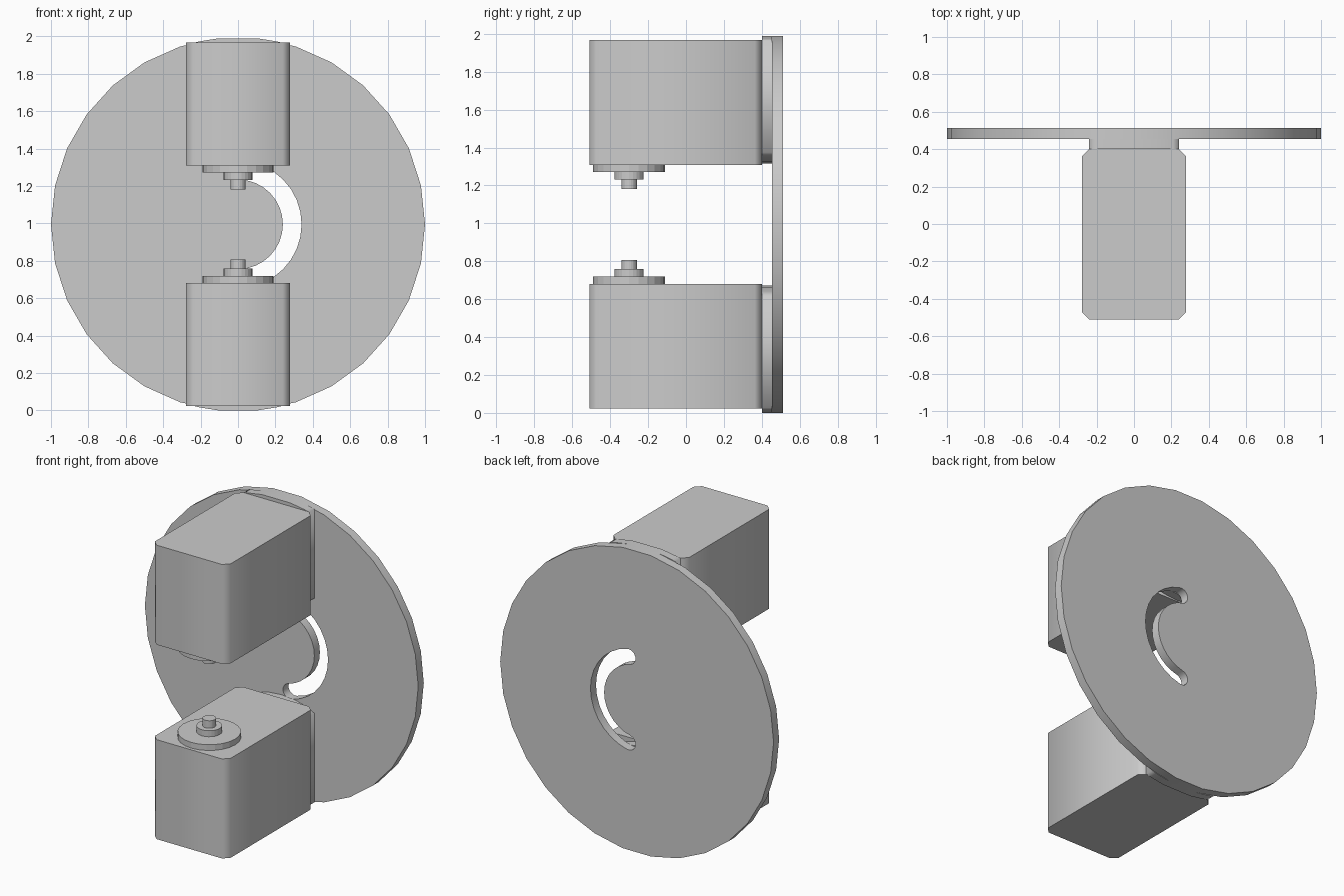
import bpy
from math import sin, cos, pi, radians

if "Cube" in bpy.data.objects:
    bpy.data.objects.remove(bpy.data.objects["Cube"])

SIDES = 30
CZ = cos(pi / SIDES)          # disc centre height so the flat bottom edge rests on z = 0


def arc(r, a0, a1, n, cx=0, cy=0):
    return [(cx + r * cos(a0 + (a1 - a0) * i / n),
             cy + r * sin(a0 + (a1 - a0) * i / n)) for i in range(n + 1)]


def prism(name, loops, lo, hi, upright=False):
    """Extrude closed outlines: along z, or along y when upright (outline in x/z)."""
    cu = bpy.data.curves.new(name, 'CURVE')
    cu.dimensions = '2D'
    cu.fill_mode = 'BOTH'
    cu.extrude = (hi - lo) / 2
    for pts in loops:
        sp = cu.splines.new('POLY')
        sp.points.add(len(pts) - 1)
        for p, (x, y) in zip(sp.points, pts):
            p.co = (x, y, 0, 1)
        sp.use_cyclic_u = True
    ob = bpy.data.objects.new(name, cu)
    bpy.context.collection.objects.link(ob)
    mid = (lo + hi) / 2
    if upright:
        ob.location = (0, mid, CZ)
        ob.rotation_euler.x = pi / 2
    else:
        ob.location.z = mid
    bpy.ops.object.select_all(action='DESELECT')
    ob.select_set(True)
    bpy.context.view_layer.objects.active = ob
    bpy.ops.object.convert(target='MESH')
    return bpy.context.object


# Round back plate with a curved slot
rim = arc(1, 0, 2 * pi, SIDES)[:-1]
a, r, w = radians(78), 0.29, 0.05
slot = (arc(r + w, -a, a, 14)
        + arc(w, a, a + pi, 8, r * cos(a), r * sin(a))[1:]
        + arc(r - w, a, -a, 14)[1:]
        + arc(w, pi - a, 2 * pi - a, 8, r * cos(a), -r * sin(a))[1:-1])
prism("back_plate", [rim, slot], 0.455, 0.513, True)

# Chamfered housing outline
X, Y0, Y1, C = 0.277, -0.51, 0.40, 0.037
right = [(X - C, Y0), (X, Y0 + C), (X, Y1 - C), (X - C, Y1)]
housing = right + [(-x, y) for x, y in reversed(right)]

# Half outline of the mounting pad: follows the plate rim, arched toward the centre
half = [(0.1045, 0.9945), (0.208, 0.978), (0.24, 0.9695),
        (0.24, 0.38), (0.19, 0.355), (0.10, 0.33)]
pad = half + [(0, 0.322)] + [(-x, z) for x, z in reversed(half)]

for side, s in (("upper", 1), ("lower", -1)):
    def span(p, q):
        return sorted((CZ + s * p, CZ + s * q))

    prism(side + "_housing", [housing], *span(0.314, 0.972))
    prism(side + "_mount_pad", [[(x, s * z) for x, z in pad]], 0.40, 0.455, True)
    # Stepped spindle pointing toward the middle
    for part, rad, p, q in (("flange", 0.19, 0.276, 0.314),
                            ("collar", 0.077, 0.236, 0.276),
                            ("shaft", 0.041, 0.187, 0.236)):
        lo, hi = span(p, q)
        bpy.ops.mesh.primitive_cylinder_add(vertices=24, radius=rad, depth=hi - lo,
                                            location=(0, -0.3, (lo + hi) / 2))
        bpy.context.object.name = side + "_" + part
